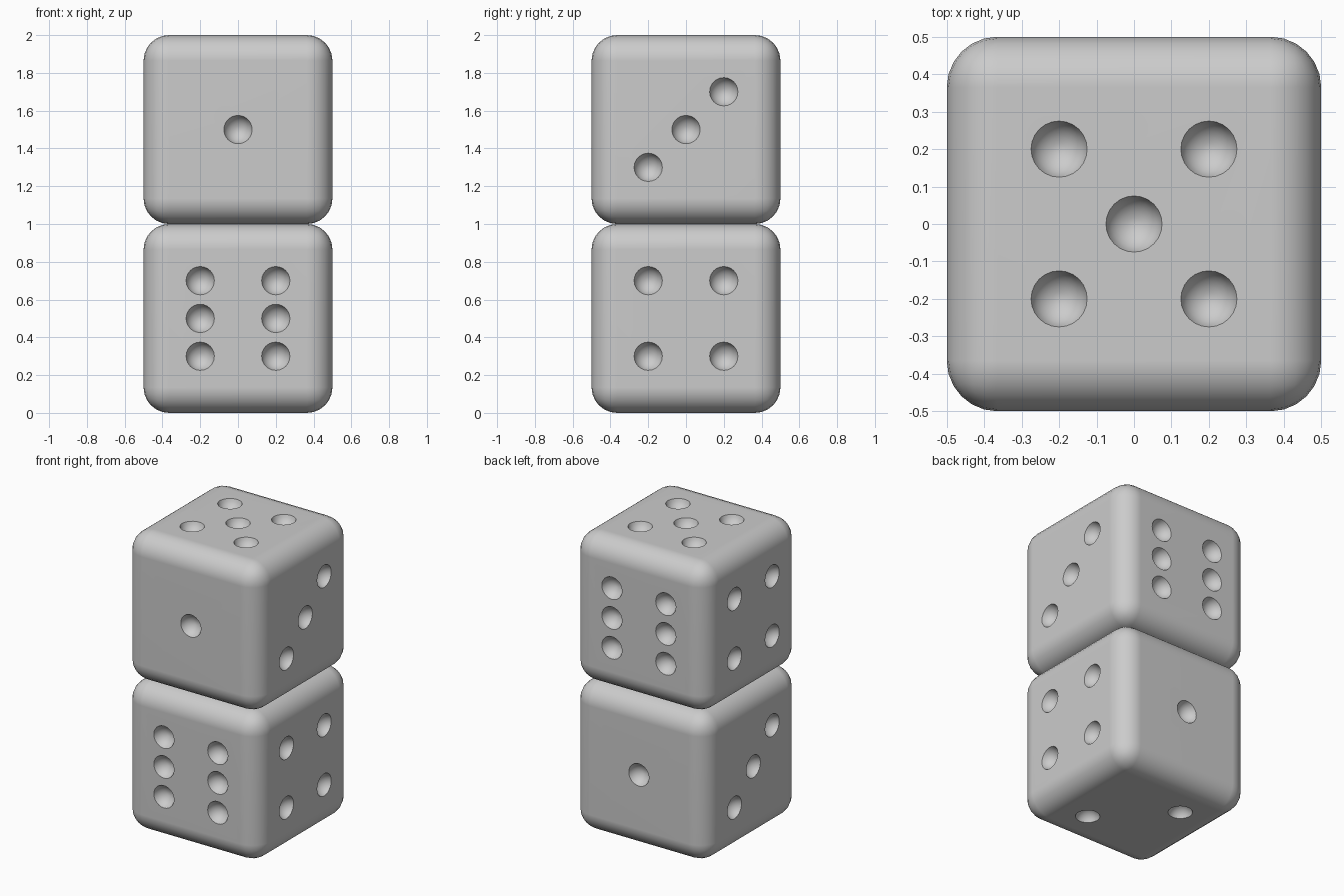
import bpy, bmesh, math
from mathutils import Vector, Matrix

if "Cube" in bpy.data.objects:
    bpy.data.objects.remove(bpy.data.objects["Cube"])

S = 0.2          # pip spacing from face centre
RIM, DEPTH = 0.075, 0.06
R = (RIM ** 2 + DEPTH ** 2) / (2 * DEPTH)   # pip sphere radius

# Pip layouts per face: (normal, first axis, second axis, pips)
X, Y, Z = Vector((1, 0, 0)), Vector((0, 1, 0)), Vector((0, 0, 1))
FOUR = [(a, b) for a in (-1, 1) for b in (-1, 1)]
FACES = [
    (-Y, X, Z, [(0, 0)]),
    (-Z, X, Y, [(1, -1), (-1, 1)]),
    (X, Y, Z, [(-1, -1), (0, 0), (1, 1)]),
    (-X, Y, Z, FOUR),
    (Z, X, Y, FOUR + [(0, 0)]),
    (Y, X, Z, FOUR + [(-1, 0), (1, 0)]),
]


def mesh_object(name, bm):
    me = bpy.data.meshes.new(name)
    bm.to_mesh(me)
    bm.free()
    ob = bpy.data.objects.new(name, me)
    bpy.context.collection.objects.link(ob)
    return ob


def make_die(name, z, turn):
    # Rounded cube body
    bm = bmesh.new()
    bmesh.ops.create_cube(bm, size=1)
    bmesh.ops.bevel(bm, geom=bm.edges[:], offset=0.135, segments=6,
                    profile=0.5, affect='EDGES')
    die = mesh_object(name, bm)

    # Spherical pip cutters, one pole along each face normal
    bm = bmesh.new()
    for n, u, v, pips in FACES:
        rot = n.to_track_quat('Z', 'Y').to_matrix().to_4x4()
        for a, b in pips:
            pos = n * (0.5 + R - DEPTH) + u * a * S + v * b * S
            bmesh.ops.create_uvsphere(bm, u_segments=24, v_segments=14, radius=R,
                                      matrix=Matrix.Translation(pos) @ rot)
    cutter = mesh_object(name + "_pip_cutter", bm)
    cutter.hide_render = True

    # Carve pips, then smooth
    mod = die.modifiers.new("pips", 'BOOLEAN')
    mod.operation, mod.solver, mod.object = 'DIFFERENCE', 'EXACT', cutter
    bpy.ops.object.select_all(action='DESELECT')
    die.select_set(True)
    bpy.context.view_layer.objects.active = die
    bpy.ops.object.modifier_apply(modifier=mod.name)
    bpy.data.objects.remove(cutter)
    bpy.ops.object.shade_smooth_by_angle(angle=math.radians(35))
    wn = die.modifiers.new("weighted_normals", 'WEIGHTED_NORMAL')
    wn.keep_sharp = True

    die.location.z = z
    die.rotation_euler.z = turn


make_die("upper_die", 1.5, 0)
make_die("lower_die", 0.5, math.pi)
